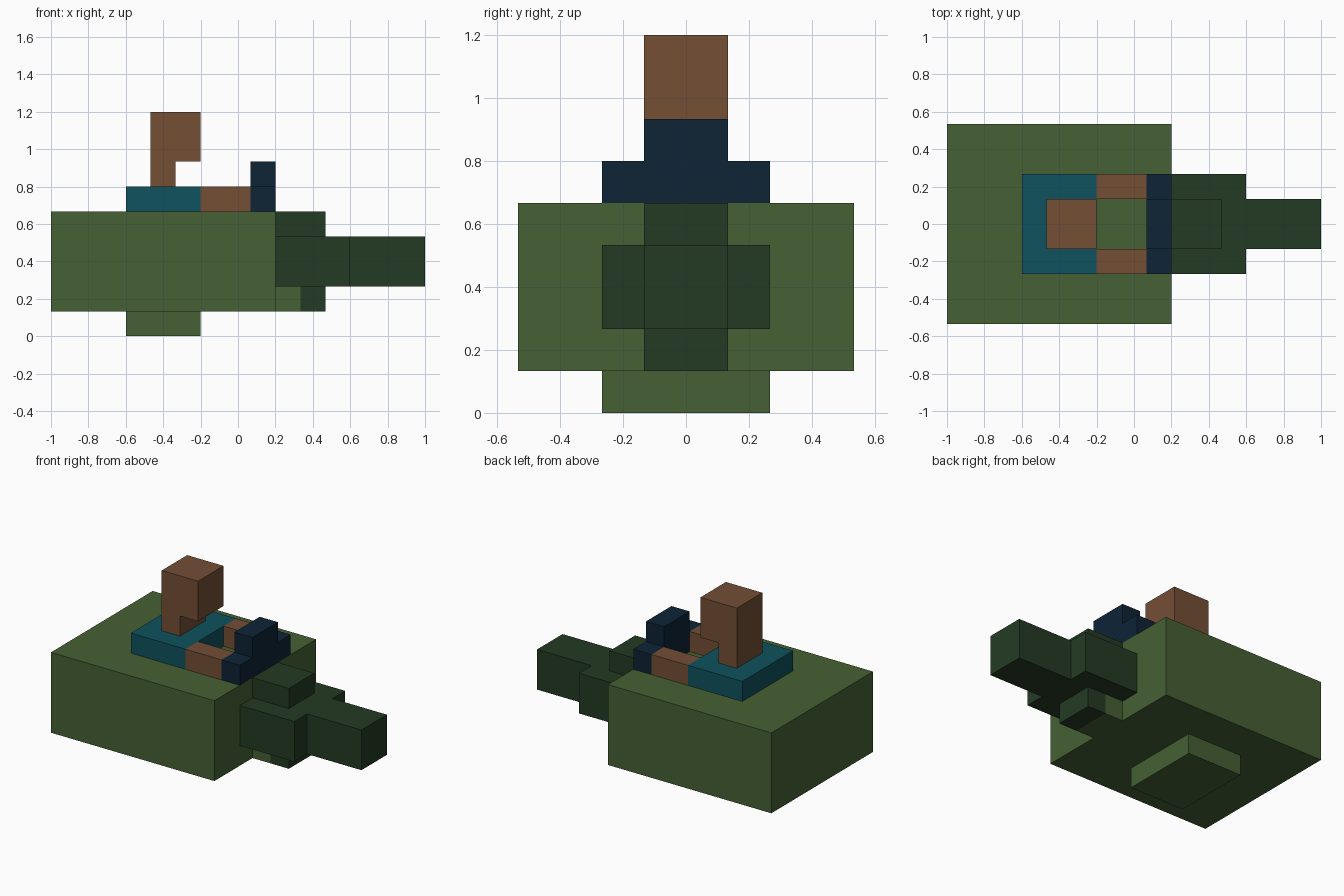
import bpy
import bmesh
from mathutils import Vector

cube = bpy.data.objects.get("Cube")
if cube:
    bpy.data.objects.remove(cube, do_unlink=True)

U = 2 / 15  # one block of the modelling grid


def material(name, rgb):
    """Flat material from 0-255 display values, converted to linear."""
    lin = [((c / 255 + 0.055) / 1.055) ** 2.4 for c in rgb]
    mat = bpy.data.materials.new(name)
    mat.use_nodes = True
    mat.diffuse_color = (*lin, 1)
    mat.node_tree.nodes["Principled BSDF"].inputs["Base Color"].default_value = (*lin, 1)
    return mat


green = material("olive green", (70, 96, 52))
dark = material("dark green", (36, 58, 36))
teal = material("teal", (15, 82, 94))
navy = material("navy", (14, 35, 54))
brown = material("brown", (115, 78, 53))


def extrude(name, mat, outline, axis, lo, hi):
    """Extrude a 2D outline (grid blocks) along an axis from lo to hi."""
    bm = bmesh.new()
    verts = []
    for point in outline:
        co = list(point)
        co.insert("xyz".index(axis), lo)
        verts.append(bm.verts.new(Vector(co) * U))
    face = bm.faces.new(verts)
    grown = bmesh.ops.extrude_face_region(bm, geom=[face])["geom"]
    shift = Vector([(hi - lo) * U if a == axis else 0 for a in "xyz"])
    bmesh.ops.translate(bm, vec=shift,
                        verts=[g for g in grown if isinstance(g, bmesh.types.BMVert)])
    bmesh.ops.recalc_face_normals(bm, faces=bm.faces[:])
    mesh = bpy.data.meshes.new(name)
    bm.to_mesh(mesh)
    bm.free()
    mesh.materials.append(mat)
    obj = bpy.data.objects.new(name, mesh)
    bpy.context.collection.objects.link(obj)
    return obj


def block(name, mat, x, y, z):
    """Box from (min, max) spans in grid blocks."""
    outline = [(x[0], y[0]), (x[1], y[0]), (x[1], y[1]), (x[0], y[1])]
    return extrude(name, mat, outline, "z", *z)


def mirrored(half):
    """Complete a symmetric outline given its +second-axis or +first-axis half."""
    return half


# Main body and foot underneath
block("body", green, (-7.5, 1.5), (-4, 4), (1, 5))
block("foot", green, (-4.5, -1.5), (-2, 2), (0, 1))

# Stepped snout, with a ridge on top and a chin below
half = [(1.5, 2), (4.5, 2), (4.5, 1), (7.5, 1)]
extrude("snout", dark, half + [(x, -y) for x, y in reversed(half)], "z", 2, 4)
block("snout_ridge", dark, (1.5, 3.5), (-1, 1), (4, 5))
block("chin_base", green, (1.5, 2.5), (-1, 1), (1, 2))
block("chin_tip", dark, (2.5, 3.5), (-1, 1), (1, 2))

# Seated rider: hips, legs, boots and head on a neck
block("rider_hips", teal, (-4.5, -1.5), (-2, 2), (5, 6))
for side, s in (("left", 1), ("right", -1)):
    block(side + "_leg", brown, (-1.5, 0.5), sorted((s, 2 * s)), (5, 6))
half = [(2, 5), (2, 6), (1, 6), (1, 7)]
extrude("rider_boots", navy, half + [(-y, z) for y, z in reversed(half)], "x", 0.5, 1.5)
head = [(-3.5, 6), (-2.5, 6), (-2.5, 7), (-1.5, 7), (-1.5, 9), (-3.5, 9)]
extrude("rider_head", brown, head, "y", -1, 1)
